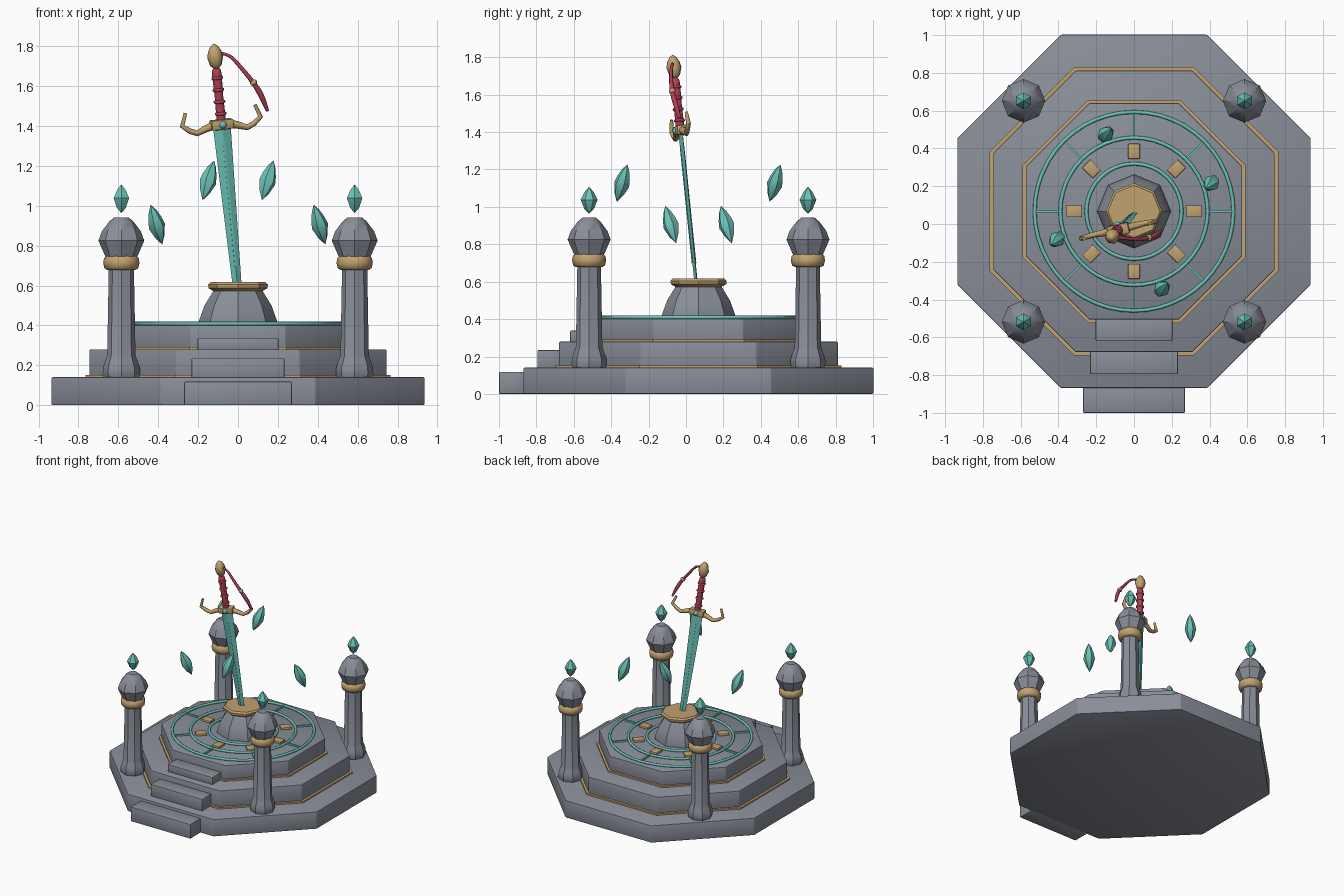
import bpy, bmesh
from math import radians, cos, sin, pi
from mathutils import Matrix, Vector

if "Cube" in bpy.data.objects:
    bpy.data.objects.remove(bpy.data.objects["Cube"], do_unlink=True)


def material(name, r, g, b):
    m = bpy.data.materials.new(name)
    m.use_nodes = True
    m.diffuse_color = (r, g, b, 1)
    m.node_tree.nodes["Principled BSDF"].inputs["Base Color"].default_value = (r, g, b, 1)
    return m


STONE = material("grey_stone", .25, .27, .315)
GOLD = material("dull_gold", .53, .36, .16)
TEAL = material("teal_crystal", .15, .54, .475)
RED = material("crimson_cloth", .42, .05, .09)

CY = .067                      # centre of the platform in y
FLAT = radians(22.5)           # turns an octagon so its flats face the axes


def finish(name, bm, mat, matrix=Matrix(), angle=30):
    bmesh.ops.recalc_face_normals(bm, faces=bm.faces)
    mesh = bpy.data.meshes.new(name)
    bm.to_mesh(mesh)
    bm.free()
    mesh.materials.append(mat)
    mesh.shade_smooth()
    mesh.set_sharp_from_angle(angle=radians(angle))
    ob = bpy.data.objects.new(name, mesh)
    ob.matrix_world = matrix
    bpy.context.collection.objects.link(ob)
    return ob


def soften(bm, width):
    bmesh.ops.bevel(bm, geom=bm.edges[:], offset=width, segments=2,
                    profile=.5, affect='EDGES')


def lathe(name, profile, mat, matrix=Matrix(), sides=8, turn=0, bevel=0, angle=30):
    """Turn (radius, height) points round z, closing both ends."""
    bm = bmesh.new()
    rings = []
    for r, z in profile:
        n = sides if r > 0 else 1
        rings.append([bm.verts.new((r * cos(turn + 2 * pi * i / sides),
                                    r * sin(turn + 2 * pi * i / sides), z)) for i in range(n)])
    for a, b in zip(rings, rings[1:]):
        for i in range(sides):
            j = (i + 1) % sides
            quad = [a[i % len(a)], a[j % len(a)], b[j % len(b)], b[i % len(b)]]
            bm.faces.new(list(dict.fromkeys(quad)))
    for ring in (rings[0], rings[-1]):
        if len(ring) > 2:
            bm.faces.new(ring)
    if bevel:
        soften(bm, bevel)
    return finish(name, bm, mat, matrix, angle)


def box(name, size, mat, matrix, bevel=0):
    bm = bmesh.new()
    bmesh.ops.create_cube(bm, size=1, matrix=Matrix.Diagonal((*size, 1)))
    if bevel:
        soften(bm, bevel)
    return finish(name, bm, mat, matrix)


def tube(name, points, radii, mat, matrix=Matrix(), closed=False, sides=2, spline='POLY'):
    """Sweep a round section along a path."""
    cu = bpy.data.curves.new(name, 'CURVE')
    cu.dimensions = '3D'
    cu.bevel_depth, cu.bevel_resolution, cu.use_fill_caps = 1, sides, True
    sp = cu.splines.new(spline)
    sp.points.add(len(points) - 1)
    for p, co, r in zip(sp.points, points, radii):
        p.co, p.radius = (*co, 1), r
    sp.use_cyclic_u = closed
    if spline == 'NURBS':
        sp.order_u, sp.use_endpoint_u, sp.resolution_u = 3, True, 6
    ob = bpy.data.objects.new(name, cu)
    ob.matrix_world = matrix
    bpy.context.collection.objects.link(ob)
    cu.materials.append(mat)
    bpy.ops.object.select_all(action='DESELECT')
    ob.select_set(True)
    bpy.context.view_layer.objects.active = ob
    bpy.ops.object.convert(target='MESH')
    bpy.ops.object.shade_smooth_by_angle(angle=radians(50))
    return ob


def at(x, y, z):
    return Matrix.Translation((x, y, z))


# Stepped octagonal platform with gold trims
def octagon(name, apothem, z0, z1, mat, bevel=0):
    r = apothem / cos(FLAT)
    lathe(name, [(r, z0), (r, z1)], mat, at(0, CY, 0), turn=FLAT, bevel=bevel)


octagon("lower_tier", .935, 0, .14, STONE, .006)
octagon("lower_trim", .764, .135, .152, GOLD)
octagon("middle_tier", .745, .13, .28, STONE, .006)
octagon("middle_trim", .59, .275, .292, GOLD)
octagon("upper_tier", .573, .27, .402, STONE, .006)

# Front steps
for i, (w, y0, y1, z0, z1) in enumerate([(.54, -1, -.86, 0, .118),
                                         (.466, -.795, -.67, .135, .235),
                                         (.406, -.62, -.5, .275, .338)]):
    box(f"front_step_{i + 1}", (w, y1 - y0, z1 - z0), STONE,
        at(0, (y0 + y1) / 2, (z0 + z1) / 2), .006)

# Rune circle: three rings, spokes and gold plaques
for label, r in (("inner", .252), ("middle", .39), ("outer", .526)):
    pts = [(r * cos(2 * pi * i / 48), r * sin(2 * pi * i / 48), 0) for i in range(48)]
    tube(f"{label}_rune_ring", pts, [.01] * 48, TEAL, at(0, CY, .409), closed=True)
for i in range(8):
    spin = at(0, CY, .407) @ Matrix.Rotation(i * pi / 4, 4, 'Z')
    box(f"rune_spoke_{i + 1}", (.136, .012, .014), TEAL, spin @ at(.458, 0, 0))
    box(f"gold_plaque_{i + 1}", (.08, .062, .022), GOLD, spin @ at(.318, 0, 0), .004)

# Pedestal
lathe("pedestal", [(.195, .395), (.195, .425), (.168, .5), (.122, .575)], STONE, at(0, CY, 0))
lathe("pedestal_cap", [(.12, .57), (.148, .587), (.15, .605), (.138, .617)], GOLD, at(0, CY, 0))

# Corner pillars, each with a floating crystal
PILLAR = [(.085, .135), (.094, .155), (.092, .19), (.08, .225), (.071, .25), (.063, .69)]
COLLAR = [(.07, .678), (.085, .687), (.091, .713), (.087, .738), (.072, .75)]
HEAD = [(.08, .745), (.115, .825), (.098, .872), (.06, .922), (.036, .942)]
CRYSTAL = [(0, .963), (.026, .99), (.045, 1.038), (.024, 1.08), (0, 1.108)]
for fx, side in ((1, "left"), (-1, "right")):
    for fy, end in ((-1, "front"), (1, "back")):
        spot = at(fx * .585, CY + fy * .585, 0)
        tag = f"{end}_{side}"
        lathe(f"{tag}_pillar", PILLAR, STONE, spot)
        lathe(f"{tag}_collar", COLLAR, GOLD, spot, sides=16, angle=50)
        lathe(f"{tag}_pillar_head", HEAD, STONE, spot)
        lathe(f"{tag}_crystal", CRYSTAL, TEAL, spot, sides=6, turn=pi / 6)

# Tilted shards hovering around the sword
SHARD = [(0, -.108), (.026, -.062), (.043, -.008), (.036, .03), (.02, .075), (0, .108)]
for i in range(4):
    a = radians(20 + 90 * i)
    high = i % 2
    lean = .29 if high else -.29
    tilt = Vector((lean, lean, 1)).to_track_quat('Z', 'Y').to_matrix().to_4x4()
    spot = at(.435 * cos(a), CY + .435 * sin(a), 1.127 if high else .905)
    lathe(f"floating_shard_{i + 1}", SHARD, TEAL, spot @ tilt, sides=6)

# Sword frame: z along the sword, x along the guard, origin at the guard
up = Vector((-.11, -.118, 1.145)).normalized()
across = Vector((.97, .23, 0))
across = (across - up * across.dot(up)).normalized()
SWORD = Matrix((across, up.cross(across), up)).transposed().to_4x4()
SWORD.translation = (-.082, -.03, 1.408)

# Blade with a diamond section, tapering to a point inside the pedestal
bm = bmesh.new()
rings = [[bm.verts.new(p) for p in ((w, 0, z), (0, t, z), (-w, 0, z), (0, -t, z))]
         for w, t, z in ((.046, .012, 0), (.023, .009, -.82), (.002, .001, -.9))]
for a, b in zip(rings, rings[1:]):
    for i in range(4):
        bm.faces.new((a[i], a[(i + 1) % 4], b[(i + 1) % 4], b[i]))
bm.faces.new(rings[0])
bm.faces.new(rings[-1])
finish("blade", bm, TEAL, SWORD, 10)
box("blade_rib", (.01, .023, .63), TEAL, SWORD @ at(0, 0, -.4))

# Guard with upturned arms and a gem on each face
box("guard_block", (.115, .06, .05), GOLD, SWORD, .008)
for s, side in ((1, "left"), (-1, "right")):
    path = [(s * x, 0, z) for x, z in ((.03, 0), (.075, -.01), (.13, -.03), (.165, -.015),
                                       (.203, .015), (.18, .078))]
    tube(f"guard_arm_{side}", path, [.022, .019, .015, .014, .013, .009], GOLD, SWORD)
for s, side in ((-1, "front"), (1, "back")):
    lathe(f"guard_gem_{side}", [(.02, 0), (.018, .01), (0, .018)], TEAL,
          SWORD @ at(0, s * .026, 0) @ Matrix.Rotation(-s * pi / 2, 4, 'X'), sides=8, angle=60)

# Wrapped grip and pommel
lathe("grip", [(.024, .02), (.022, .14), (.025, .255), (.022, .275), (.01, .29)], RED, SWORD,
      sides=12, angle=40)
for i in range(4):
    lathe(f"grip_wrap_{i + 1}", [(.022, -.009), (.03, -.004), (.03, .004), (.022, .009)], RED,
          SWORD @ at(0, 0, .055 + .06 * i), sides=12, angle=60)
lathe("pommel", [(.014, .283), (.03, .3), (.041, .34), (.034, .372), (.018, .397), (0, .41)], GOLD,
      SWORD, sides=8, angle=50)

# Trailing ribbon held by a gold bead
tube("ribbon", [(-.1, -.07, 1.765), (-.05, -.076, 1.765), (.01, -.082, 1.7), (.08, -.075, 1.615),
                (.12, -.055, 1.55), (.148, -.035, 1.475)],
     [.007, .008, .01, .012, .016, .008], RED, spline='NURBS')
bead_turn = Vector((.07, .01, -.11)).to_track_quat('Z', 'Y').to_matrix().to_4x4()
lathe("ribbon_bead", [(.012, -.012), (.018, -.005), (.018, .005), (.012, .012)], GOLD,
      at(.078, -.073, 1.618) @ bead_turn, sides=10, angle=60)
